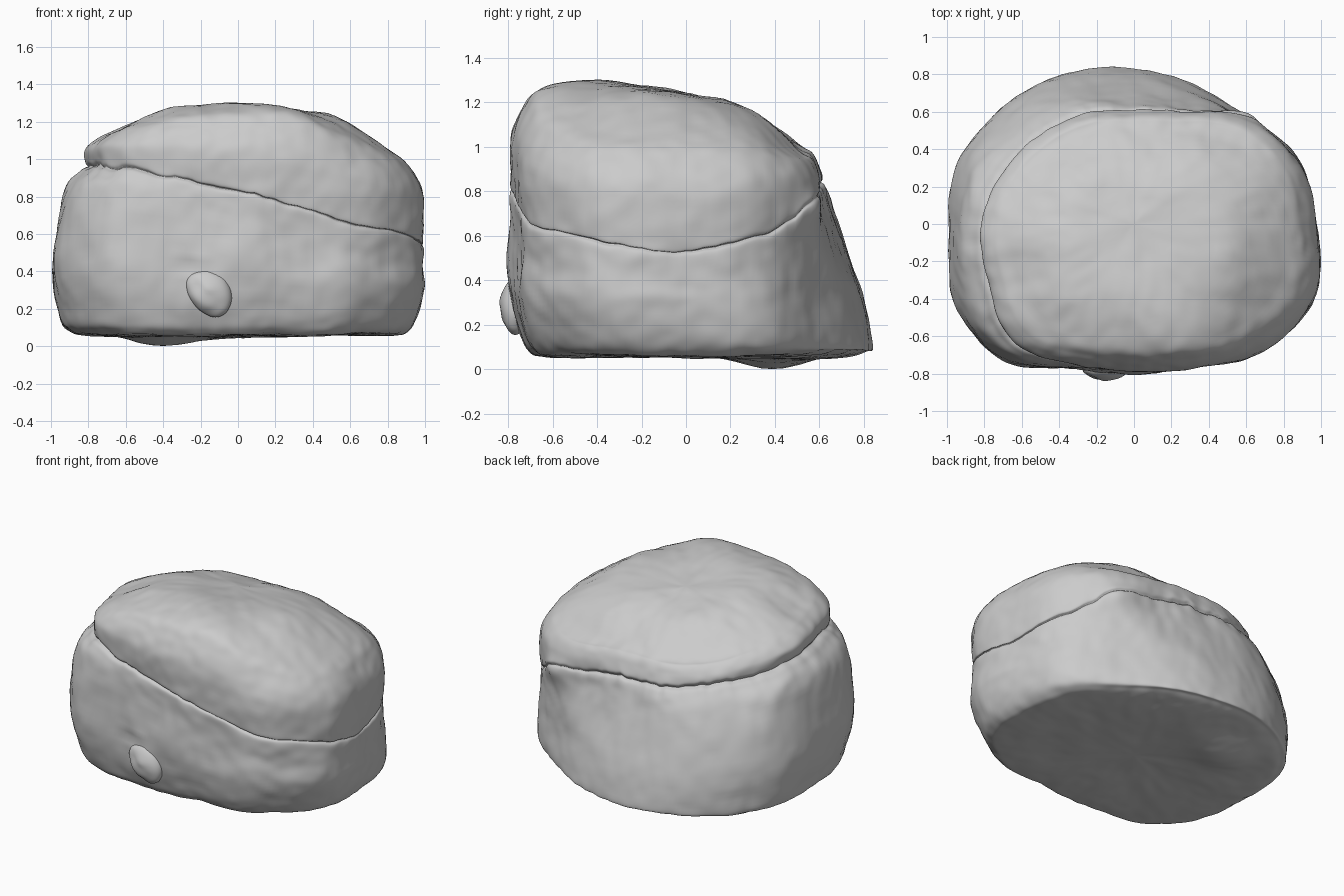
import bpy, bmesh
from math import sin, cos, pi, exp, floor
from mathutils import Vector, noise

if "Cube" in bpy.data.objects:
    bpy.data.objects.remove(bpy.data.objects["Cube"])

N = 220
# Values every 22.5 degrees, counter-clockwise from +x
OUT = [.98, .945, .835, .82, .83, .885, .94, .995, .985, 1.04, 1.015, .84, .795, .83, .96, 1.035]
SEAM_R = [.97, .925, .81, .65, .60, .64, .68, .745, .80, .83, .88, .80, .775, .82, .95, 1.025]
SEAM_Z = [.53, .61, .76, .82, .83, .85, .865, .91, .95, .965, .945, .895, .83, .745, .645, .58]
SHOULDER_Z = [1.03, 1.01, .98, 1.0, 1.01, 1.01, 1.02, 1.07, 1.13, 1.155, 1.19, 1.24, 1.26, 1.25, 1.14, 1.05]


def catmull(a, b, c, d, t):
    return b + (c - a) * (t / 2) + (a * 2 - b * 5 + c * 4 - d) * (t * t / 2) + (b * 3 - a - c * 3 + d) * (t ** 3 / 2)


def around(table, ang):
    u = ang / (2 * pi) * len(table)
    i = floor(u)
    return catmull(*[table[(i + k) % len(table)] for k in (-1, 0, 1, 2)], u - i)


def spline(pts, steps):
    p = [Vector(q) for q in pts]
    p = [p[0] * 2 - p[1]] + p + [p[-1] * 2 - p[-2]]
    res = []
    for i in range(1, len(p) - 2):
        res += [catmull(p[i - 1], p[i], p[i + 1], p[i + 2], k / steps) for k in range(steps)]
    return res + [p[-2]]


def profile(a):
    """Radius/height section from the underside centre to the top centre."""
    r, s, h, zt = (around(t, a) for t in (OUT, SEAM_R, SEAM_Z, SHOULDER_Z))
    c, n = cos(a), sin(a)
    back, front = max(0, n), max(0, -n)
    hn = h + .02 * noise.noise((c * 4, n * 4, 7)) + .01 * noise.noise((c * 13, n * 13, 2))
    groove = .010 + .010 * noise.noise((c * 3, n * 3, 4))
    rb = r * (.97 + .03 * n)
    rm = r * (1 - .07 * back ** 2)
    t = .5 - .17 * c - .15 * n
    zb = .165 - .05 * back
    body = [(0, .06), (rb * .5, .055), (rb * .84, .06), (rb * (.94 + .025 * back), .08), (rb, zb),
            (rm, zb + (h - zb) * .36), (s + (rm - s) * t, h - .15),
            (s + .005 + (rm - s) * t * .3, hn - .03), (s - groove, hn)]
    cap = [(s - groove, hn), (s + .005, hn + .03), (s * (1.01 - .03 * back), h + (zt - h) * .5),
           (s * (.935 + .015 * front), h + (zt - h) * .8), (s * .84, zt),
           (s * .5, 1.225 - .01 * c - .07 * n), (0, 1.24)]
    return spline(body, 8) + spline(cap, 9)[1:]


def bump(p, centre, size):
    return exp(-sum(((p[k] - centre[k]) / size[k]) ** 2 for k in range(3)))


def weather(p):
    """Uneven stone surface, plus the foot under the base and local dents."""
    out = Vector((p.x, p.y, (p.z - .6) * 1.3)).normalized()
    d = .014 * noise.noise(p * 2.6) + .010 * noise.noise(p * 5 + Vector((3, 1, 5)))
    d += .006 * noise.noise(p * 13)
    d += .025 * bump(p, (-.15, -.78, .28), (.13, .1, .14))
    d -= .02 * bump(p, (-.28, -.78, .42), (.13, .1, .02))
    d -= .015 * bump(p, (.45, -.7, .42), (.1, .15, .12))
    d += .02 * bump(p, (-.85, .18, .9), (.06, .08, .06))
    d += .03 * bump(p, (.6, .58, .72), (.1, .1, .07))
    q = p + out * d
    q.z -= .055 * bump(p, (-.4, .4, .06), (.22, .17, .08))
    return q


# Boulder: lower body and upper cap joined along a crease
bm = bmesh.new()
columns = []
rows = len(profile(0))
bottom = bm.verts.new(weather(Vector((0, 0, .06))))
top = bm.verts.new(weather(Vector((0, 0, 1.24))))
for i in range(N):
    a = 2 * pi * i / N
    columns.append([bm.verts.new(weather(Vector((q.x * cos(a), q.x * sin(a), q.y))))
                    for q in profile(a)[1:-1]])
for i in range(N):
    A, B = columns[i], columns[(i + 1) % N]
    bm.faces.new((bottom, B[0], A[0]))
    bm.faces.new((top, A[-1], B[-1]))
    for j in range(rows - 3):
        bm.faces.new((A[j], B[j], B[j + 1], A[j + 1]))
mesh = bpy.data.meshes.new("boulder")
bm.to_mesh(mesh)
bm.free()
boulder = bpy.data.objects.new("boulder", mesh)
bpy.context.collection.objects.link(boulder)
mesh.polygons.foreach_set("use_smooth", [True] * len(mesh.polygons))

# Knob on the front face, narrowing downward
bpy.ops.mesh.primitive_uv_sphere_add(segments=40, ring_count=24, radius=1, location=(-.15, -.77, .28))
knob = bpy.context.object
knob.name = "front_knob"
for v in knob.data.vertices:
    v.co.x = v.co.x * .12 * (1 + .15 * v.co.z) - .03 * v.co.z
    v.co.y *= .066
    v.co.z *= .125
    v.co += Vector((1, 1, 1)) * .008 * noise.noise(v.co * 14)
bpy.ops.object.shade_smooth()
